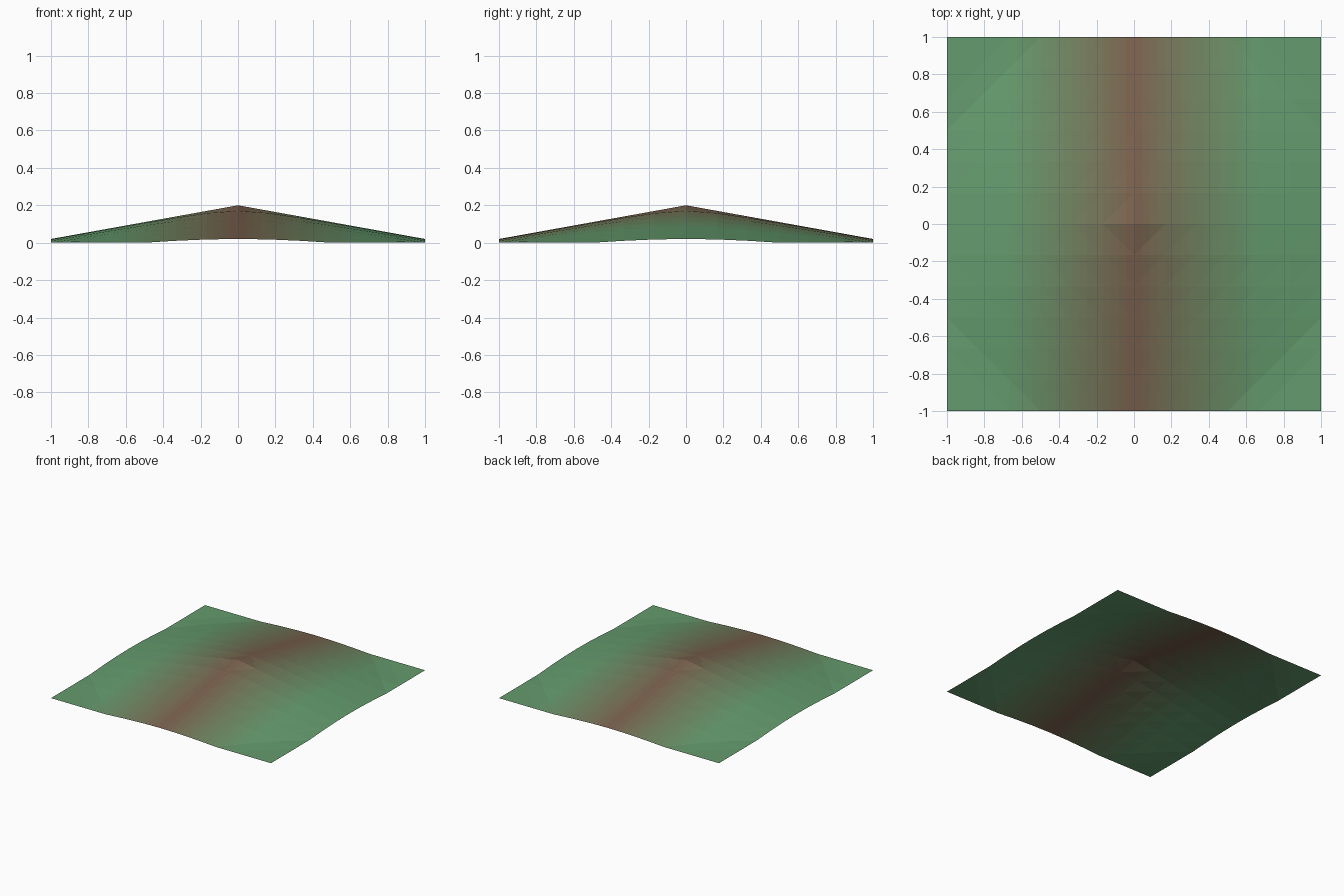
import bpy, bmesh, math

if "Cube" in bpy.data.objects:
    bpy.data.objects.remove(bpy.data.objects["Cube"])

STEP = 1 / 24
GREEN, BROWN = (0.13, 0.33, 0.155), (0.20, 0.115, 0.075)
BANDS = 16   # colour strips on each side of the centre line

# low conical hill that flattens out at the corners
bm = bmesh.new()
bmesh.ops.create_grid(bm, x_segments=12, y_segments=12, size=1)
for v in bm.verts:
    v.co.z = max(0.0, 0.2 - 0.18 * math.hypot(v.co.x, v.co.y))
bmesh.ops.triangulate(bm, faces=bm.faces[:])

# thin strips along y so the colour can fade sideways
for i in range(-BANDS, BANDS + 1):
    if i % 4:
        bmesh.ops.bisect_plane(bm, geom=bm.verts[:] + bm.edges[:] + bm.faces[:],
                               plane_co=(i * STEP, 0, 0), plane_no=(1, 0, 0))
for f in bm.faces:
    f.material_index = min(BANDS, int(abs(f.calc_center_median().x) / STEP))

mesh = bpy.data.meshes.new("terrain")
bm.to_mesh(mesh)
bm.free()

# brown dirt track fading to green grass
for i in range(BANDS + 1):
    t = min(1.0, (i + 0.5) / BANDS)
    mat = bpy.data.materials.new(f"ground_{i}")
    mat.diffuse_color = [b + (g - b) * t for g, b in zip(GREEN, BROWN)] + [1]
    mat.use_nodes = True
    mat.node_tree.nodes["Principled BSDF"].inputs["Base Color"].default_value = mat.diffuse_color
    mesh.materials.append(mat)

terrain = bpy.data.objects.new("terrain", mesh)
bpy.context.collection.objects.link(terrain)
